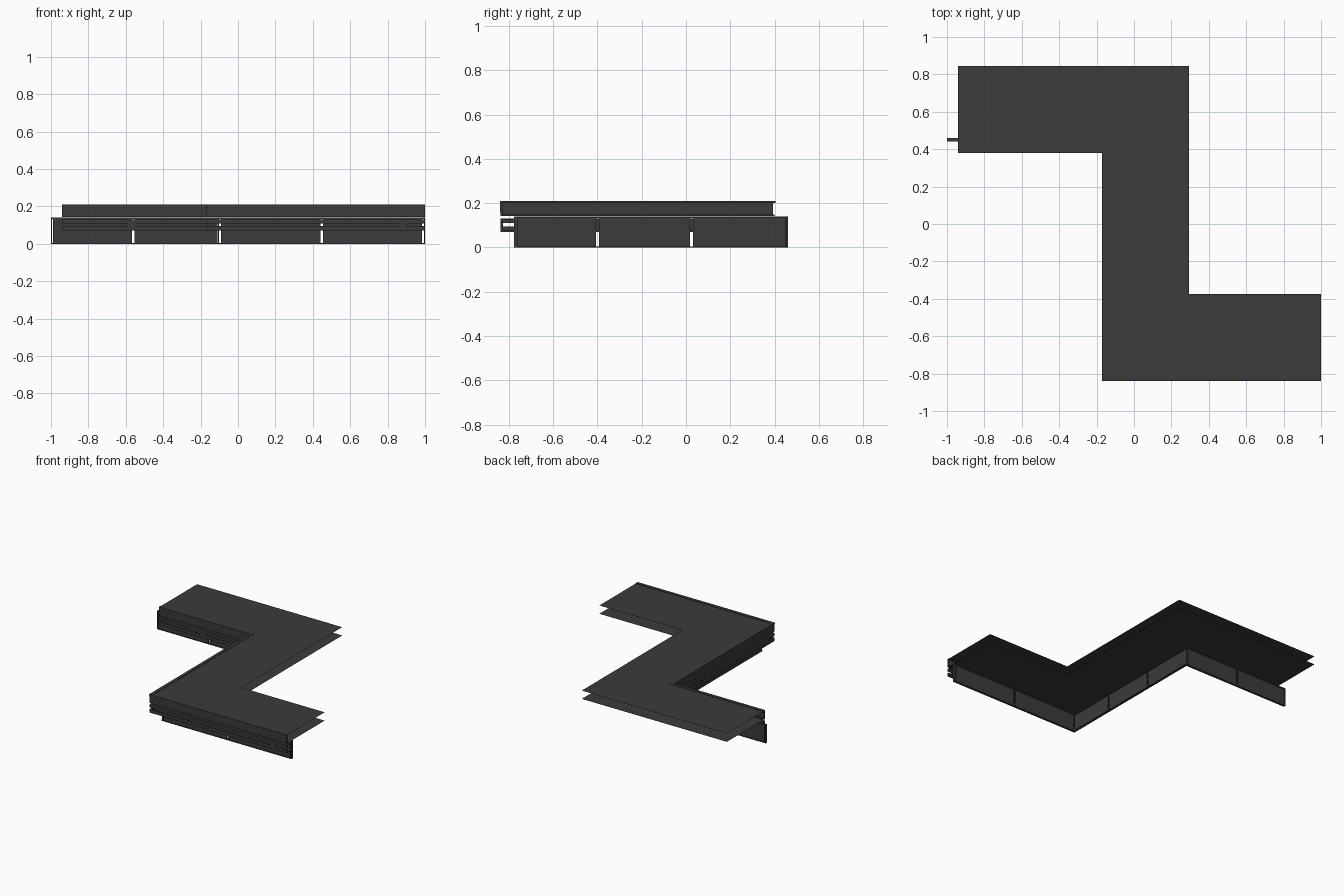
import bpy
import bmesh

default_cube = bpy.data.objects.get("Cube")
if default_cube:
    bpy.data.objects.remove(default_cube, do_unlink=True)

# One dark grey finish for everything
grey = bpy.data.materials.new("dark_grey")
grey.use_nodes = True
COLOUR = (0.043, 0.043, 0.043, 1)
grey.diffuse_color = COLOUR
grey.node_tree.nodes["Principled BSDF"].inputs["Base Color"].default_value = COLOUR

# Front line of the zigzag: two steps and the run between them
START, END = -0.94, 1.0
STEP_X, BACK_Y, FRONT_Y = -0.17, 0.38, -0.84
DEPTH = 0.46


def front_line(d, start=START):
    """Front line moved inwards by d, with mitred corners."""
    return [(start, BACK_Y + d), (STEP_X + d, BACK_Y + d),
            (STEP_X + d, FRONT_Y + d), (END, FRONT_Y + d)]


def outline(name, points, z0, z1=None):
    """Flat sheet, or a prism when a top height is given."""
    bm = bmesh.new()
    face = bm.faces.new([bm.verts.new((x, y, z0)) for x, y in points])
    if z1 is not None:
        result = bmesh.ops.extrude_face_region(bm, geom=[face])
        for v in result["geom"]:
            if isinstance(v, bmesh.types.BMVert):
                v.co.z = z1
        bmesh.ops.recalc_face_normals(bm, faces=bm.faces)
    elif face.normal.z < 0 or face.calc_area() == 0:
        bmesh.ops.reverse_faces(bm, faces=bm.faces)
    bm.normal_update()
    mesh = bpy.data.meshes.new(name)
    bm.to_mesh(mesh)
    bm.free()
    mesh.materials.append(grey)
    obj = bpy.data.objects.new(name, mesh)
    bpy.context.collection.objects.link(obj)
    return obj


def strip(name, d0, d1, z0, z1, start=START):
    """Moulding following the whole front line."""
    outline(name, front_line(d0, start) + front_line(d1, start)[::-1], z0, z1)


def box(name, x0, x1, y0, y1, z0, z1):
    outline(name, [(x0, y0), (x1, y0), (x1, y1), (x0, y1)], z0, z1)


# Upper and lower worktop sheets
for name, inset, z in (("upper_sheet", 0.012, 0.207), ("lower_sheet", 0.002, 0.143)):
    outline(name, front_line(inset) + front_line(DEPTH + 0.005)[::-1], z)

# Upper fascia with its cap and bottom lip
strip("fascia", 0.002, 0.012, 0.145, 0.2)
strip("fascia_cap", 0, 0.025, 0.2, 0.21)
strip("fascia_lip", 0.002, 0.02, 0.143, 0.149)
box("fascia_overlay", 0.43, END, FRONT_Y, FRONT_Y + 0.004, 0.157, 0.2)

# Hollow slotted rail below the fascia
strip("rail_top_bar", 0.002, 0.014, 0.11, 0.128)
strip("rail_bottom_bar", 0.002, 0.014, 0.072, 0.095)
strip("rail_top_shelf", 0.002, 0.068, 0.124, 0.13)
strip("rail_bottom_shelf", 0.002, 0.068, 0.07, 0.076)
for x, y in ((-0.565, BACK_Y), (0.88, FRONT_Y)):
    box("rail_bridge", x - 0.025, x + 0.025, y + 0.003, y + 0.013, 0.094, 0.111)
for y in (-0.4, 0.03):
    box("rail_bridge", STEP_X + 0.003, STEP_X + 0.013, y - 0.02, y + 0.02, 0.094, 0.111)

# Panelled support wall: cap and base trim
WALL_IN, WALL_OUT = 0.066, 0.076
strip("wall_cap", WALL_IN - 0.004, WALL_OUT + 0.004, 0.132, 0.14, -1)
strip("wall_base", WALL_IN - 0.004, WALL_OUT + 0.004, 0, 0.005, -1)

# Wall panels, with narrow gaps between them
GAP = 0.006
wall_x = STEP_X + WALL_IN


def panel_row(y, stops):
    for a, b in zip(stops, stops[1:]):
        box("wall_panel", a + GAP, b - GAP, y + WALL_IN, y + WALL_OUT, 0.004, 0.134)


panel_row(BACK_Y, (-0.995, -0.56, wall_x))
panel_row(FRONT_Y, (wall_x + 0.006, 0.448, 0.99))
side_stops = (FRONT_Y + WALL_IN, -0.4, 0.025, BACK_Y + WALL_OUT)
for a, b in zip(side_stops, side_stops[1:]):
    box("wall_panel", wall_x - 0.004, wall_x + 0.002, a + GAP, b - GAP, 0.004, 0.134)

# End posts
for x, y in ((-1, BACK_Y), (END - 0.006, FRONT_Y)):
    box("end_post", x, x + 0.006, y + WALL_IN - 0.004, y + WALL_OUT + 0.004, 0, 0.14)
